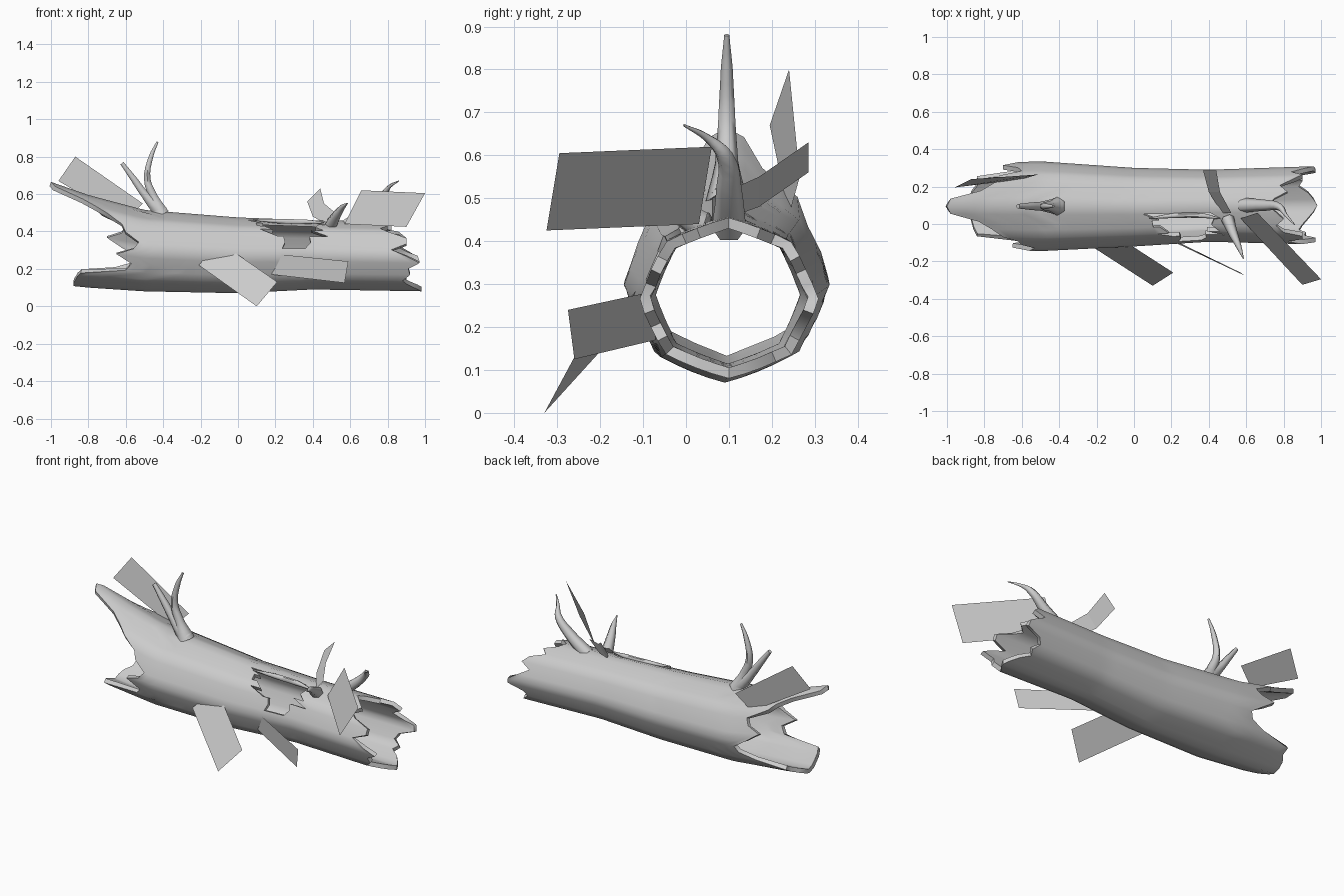
import bpy, bmesh
from math import sin, cos, pi, radians
from mathutils import Vector

default = bpy.data.objects.get("Cube")
if default:
    bpy.data.objects.remove(default, do_unlink=True)

# One plain grey for the whole model
grey = bpy.data.materials.new("bark_grey")
grey.use_nodes = True
colour = (0.6, 0.6, 0.6, 1)
grey.diffuse_color = colour
grey.node_tree.nodes["Principled BSDF"].inputs["Base Color"].default_value = colour


def link(name, data):
    obj = bpy.data.objects.new(name, data)
    bpy.context.collection.objects.link(obj)
    data.materials.append(grey)
    return obj


def activate(obj):
    bpy.ops.object.select_all(action="DESELECT")
    obj.select_set(True)
    bpy.context.view_layer.objects.active = obj


def smooth(obj, angle):
    activate(obj)
    bpy.ops.object.shade_smooth_by_angle(angle=radians(angle))


# Log outline along its length: x, top, bottom, front, back
STATIONS = [
    (-1.0, .665, .12, -.12, .31),
    (-.8, .595, .10, -.135, .325),
    (-.5, .515, .08, -.145, .335),
    (0, .475, .07, -.12, .30),
    (.4, .46, .09, -.095, .29),
    (1.0, .45, .08, -.11, .31),
]

# Broken end lengths in hundredths, going round from the bottom by the front
LEFT_END = [-88, -88, -87, -86, -84, -60, -57, -65, -56, -53, -60, -62, -70, -76, -83, -98,
            -100, -98, -82, -75, -72, -60, -62, -70, -62, -54, -56, -66, -84, -84, -87, -88]
RIGHT_END = [98, 96, 93, 90, 88, 92, 91, 97, 90, 82, 90, 90, 80, 76, 80, 76,
             72, 75, 82, 78, 86, 90, 84, 90, 96, 97, 88, 86, 90, 88, 93, 96]
SIDES = len(LEFT_END)
ROWS = 44


def outline(x):
    for a, b in zip(STATIONS, STATIONS[1:]):
        if x <= b[0]:
            t = (x - a[0]) / (b[0] - a[0])
            return [p + (q - p) * t for p, q in zip(a[1:], b[1:])]
    return STATIONS[-1][1:]


def log_point(x, i):
    top, bottom, front, back = outline(x)
    a = 2 * pi * i / SIDES
    # softened eight-sided cross-section
    octagon = cos(pi / 8) / cos(a % (pi / 4) - pi / 8)
    r = .3 + .7 * octagon
    y = (front + back) / 2 - (back - front) / 2 * r * sin(a)
    z = (top + bottom) / 2 - (top - bottom) / 2 * r * cos(a)
    return Vector((x, y, z))


def in_hole(x, i):
    # rotten opening in the upper front, with a stepped lower edge
    if not .1 < x < .43 or i > 14:
        return False
    lowest = 13 if x < .17 else 11 if x < .25 else 9 if x < .38 else 11
    return i >= lowest


# Hollow log
bm = bmesh.new()
grid = []
for i in range(SIDES):
    lo, hi = LEFT_END[i] / 100, RIGHT_END[i] / 100
    grid.append([bm.verts.new(log_point(lo + (hi - lo) * k / ROWS, i)) for k in range(ROWS + 1)])
for i in range(SIDES):
    here, after = grid[i], grid[(i + 1) % SIDES]
    for k in range(ROWS):
        corners = (here[k], here[k + 1], after[k + 1], after[k])
        if not in_hole(sum(v.co.x for v in corners) / 4, i):
            bm.faces.new(corners)
bmesh.ops.recalc_face_normals(bm, faces=bm.faces)
# make sure the skin faces outwards so the wall grows inwards
probe = min(bm.faces, key=lambda f: f.calc_center_median().z)
if probe.normal.z > 0:
    bmesh.ops.reverse_faces(bm, faces=bm.faces)
mesh = bpy.data.meshes.new("hollow_log")
bm.to_mesh(mesh)
bm.free()
log = link("hollow_log", mesh)
wall = log.modifiers.new("wall", "SOLIDIFY")
wall.thickness = .025
wall.offset = -1
activate(log)
bpy.ops.object.modifier_apply(modifier=wall.name)
smooth(log, 50)


# Flat bark cards and the bent strip
def card(name, *points):
    m = bpy.data.meshes.new(name)
    quads = [(k, k + 1, k + 3, k + 2) for k in range(0, len(points) - 2, 2)]
    m.from_pydata(points, [], quads)
    link(name, m)


card("back_left_card", (-.96, .195, .67), (-.87, .24, .80), (-.6, .24, .46), (-.51, .265, .55))
card("front_middle_card", (.10, -.33, 0), (.21, -.26, .13), (-.21, -.13, .22), (-.10, -.06, .345))
card("front_low_card", (.59, -.275, .24), (.57, -.26, .125), (.20, -.09, .28), (.18, -.07, .17))
card("front_right_card", (1.0, -.295, .605), (.9, -.325, .425), (.66, .06, .62), (.57, .03, .44))
card("top_bark_strip", (.37, .285, .56), (.44, .285, .63), (.40, .17, .48), (.46, .17, .55),
     (.47, .06, .44), (.52, .06, .50))


# Tapered twigs: each point is x, y, z, radius
def twig(name, *points):
    c = bpy.data.curves.new(name, "CURVE")
    c.dimensions = "3D"
    c.bevel_depth = 1
    c.bevel_resolution = 1
    c.resolution_u = 4
    c.use_fill_caps = True
    s = c.splines.new("BEZIER")
    s.bezier_points.add(len(points) - 1)
    for p, (x, y, z, r) in zip(s.bezier_points, points):
        p.co = (x, y, z)
        p.radius = r
        p.handle_left_type = p.handle_right_type = "AUTO"
    obj = link(name, c)
    activate(obj)
    bpy.ops.object.convert(target="MESH")
    smooth(bpy.context.object, 60)


twig("left_twig_tall", (-.41, .095, .49, .05), (-.45, .095, .58, .027), (-.485, .095, .68, .02),
     (-.465, .095, .80, .014), (-.43, .095, .88, .006))
twig("left_twig_short", (-.41, .095, .50, .045), (-.50, .095, .60, .024), (-.55, .095, .67, .02),
     (-.62, .095, .765, .012))
twig("right_thorn", (.50, .03, .44, .035), (.53, -.05, .49, .025), (.56, -.12, .53, .015),
     (.585, -.185, .55, .003))
twig("right_twig", (.58, .10, .43, .04), (.70, .10, .52, .03), (.78, .09, .60, .02),
     (.81, .05, .64, .01), (.86, -.005, .67, .003))
twig("opening_lip", (.08, .03, .462, .004), (.22, .045, .455, .014), (.36, .045, .452, .014),
     (.46, .03, .448, .004))
